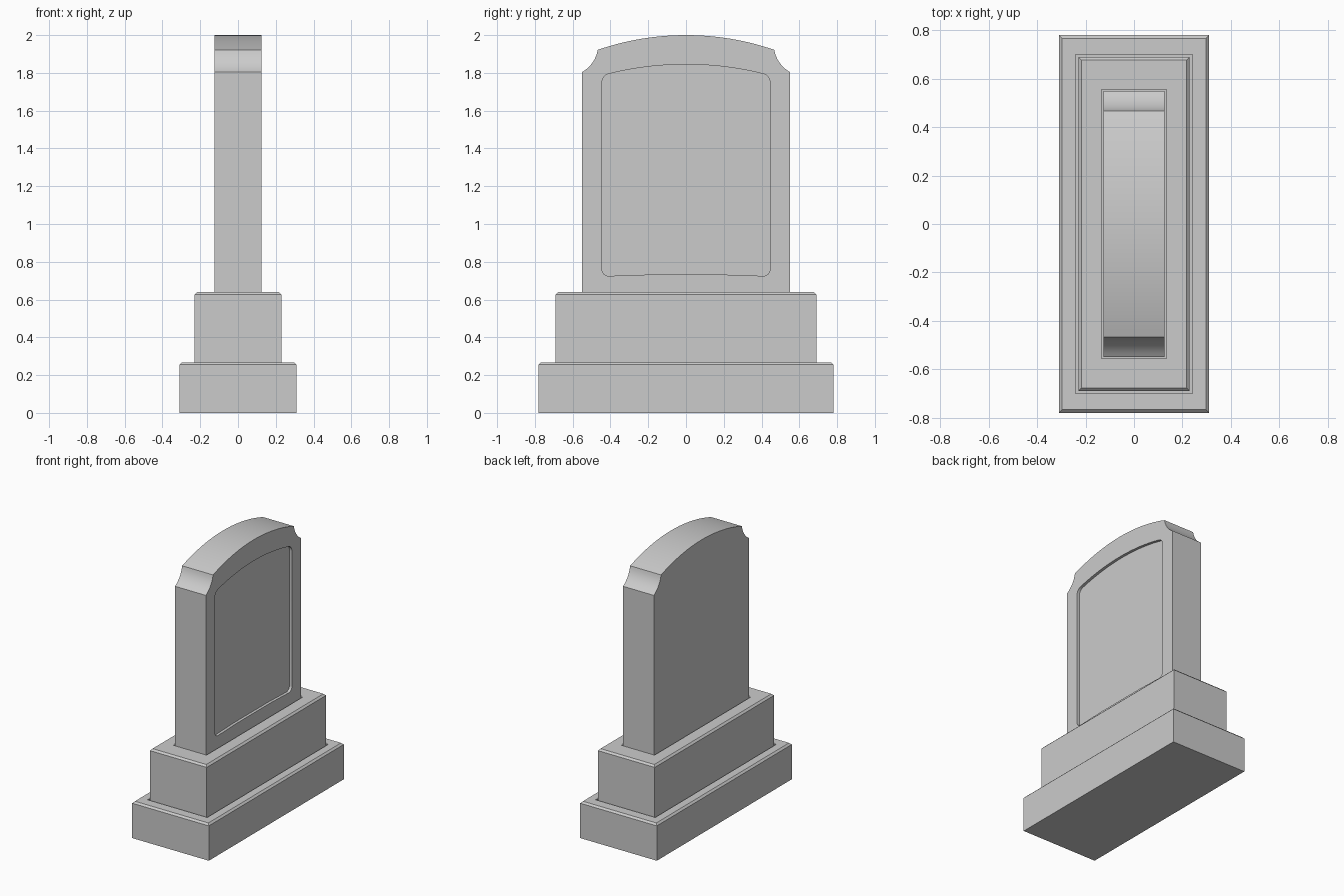
import bpy, bmesh, math
from mathutils import Vector

if "Cube" in bpy.data.objects:
    bpy.data.objects.remove(bpy.data.objects["Cube"])


def finish(name, bm):
    bmesh.ops.recalc_face_normals(bm, faces=bm.faces)
    mesh = bpy.data.meshes.new(name)
    bm.to_mesh(mesh)
    bm.free()
    ob = bpy.data.objects.new(name, mesh)
    bpy.context.collection.objects.link(ob)
    return ob


def tier(name, hx, hy, z0, z1, seat_x, seat_y, chamfer=0.013, groove=0.01):
    """Block with chamfered top edge and a shallow seat for the part above."""
    bm = bmesh.new()
    rings = [(hx, hy, z0), (hx, hy, z1 - chamfer), (hx - chamfer, hy - chamfer, z1),
             (seat_x, seat_y, z1), (seat_x, seat_y, z1 - groove)]
    loops = [[bm.verts.new((sx * x, sy * y, z))
              for sx, sy in ((-1, -1), (1, -1), (1, 1), (-1, 1))] for x, y, z in rings]
    for a, b in zip(loops, loops[1:]):
        for i in range(4):
            j = (i + 1) % 4
            bm.faces.new((a[i], a[j], b[j], b[i]))
    bm.faces.new(loops[0])
    bm.faces.new(loops[-1])
    return finish(name, bm)


def arc(p, q, sag, n):
    """Points from p to q on a circular arc bulging left of p->q by sag."""
    p, q = Vector(p), Vector(q)
    d = q - p
    half = d.length / 2
    left = Vector((-d.y, d.x)).normalized()
    s = abs(sag)
    r = (half * half + s * s) / (2 * s)
    side = math.copysign(1, sag)
    centre = (p + q) / 2 + left * side * (s - r)
    a = math.asin(min(1, half / r))
    return [centre + r * (d.normalized() * math.sin(t) + left * side * math.cos(t))
            for t in (-a + 2 * a * i / n for i in range(n + 1))]


def slab(name, half_profile, x0, x1):
    """Mirror a half outline (y <= 0, bottom to top centre) and extrude along x."""
    pts = list(half_profile)
    pts += [Vector((-p.x, p.y)) for p in reversed(pts) if p.x < -1e-4]
    bm = bmesh.new()
    face = bm.faces.new([bm.verts.new((x0, p.x, p.y)) for p in pts])
    new = bmesh.ops.extrude_face_region(bm, geom=[face])["geom"]
    bmesh.ops.translate(bm, vec=(x1 - x0, 0, 0),
                        verts=[v for v in new if isinstance(v, bmesh.types.BMVert)])
    return finish(name, bm)


def crown(y, z, top, n):
    """Left half of a shallow arched top."""
    return arc((y, z), (-y, z), top - z, 2 * n)[:n + 1]


# Stepped base
tier("lower_plinth", 0.31, 0.78, 0.0, 0.268, 0.241, 0.70)
tier("upper_plinth", 0.23, 0.69, 0.258, 0.64, 0.134, 0.556)

# Upright tablet with scooped shoulders and arched top
outline = [Vector((-0.55, 0.63))]
outline += arc((-0.55, 1.804), (-0.467, 1.922), -0.016, 8)
outline += crown(-0.467, 1.922, 2.0, 14)[1:]
tablet = slab("tablet", outline, -0.125, 0.125)

# Recessed panel on the +x face
panel = [Vector((0, 0.732)), Vector((-0.2, 0.732))][1:]
panel += arc((-0.41, 0.725), (-0.445, 0.76), 0.0102, 6)[0:]
panel += arc((-0.445, 1.745), (-0.40, 1.797), 0.014, 6)
panel += crown(-0.40, 1.797, 1.845, 12)[1:]
# bottom arcs must bulge outward from the panel centre
cutter = slab("panel_cutter", panel, 0.105, 0.2)
cutter.hide_render = True

cut = tablet.modifiers.new("panel", 'BOOLEAN')
cut.operation = 'DIFFERENCE'
cut.solver = 'EXACT'
cut.object = cutter
bpy.context.view_layer.objects.active = tablet
tablet.select_set(True)
bpy.ops.object.modifier_apply(modifier="panel")
bpy.data.objects.remove(cutter)
bpy.ops.object.shade_smooth_by_angle(angle=math.radians(25))
